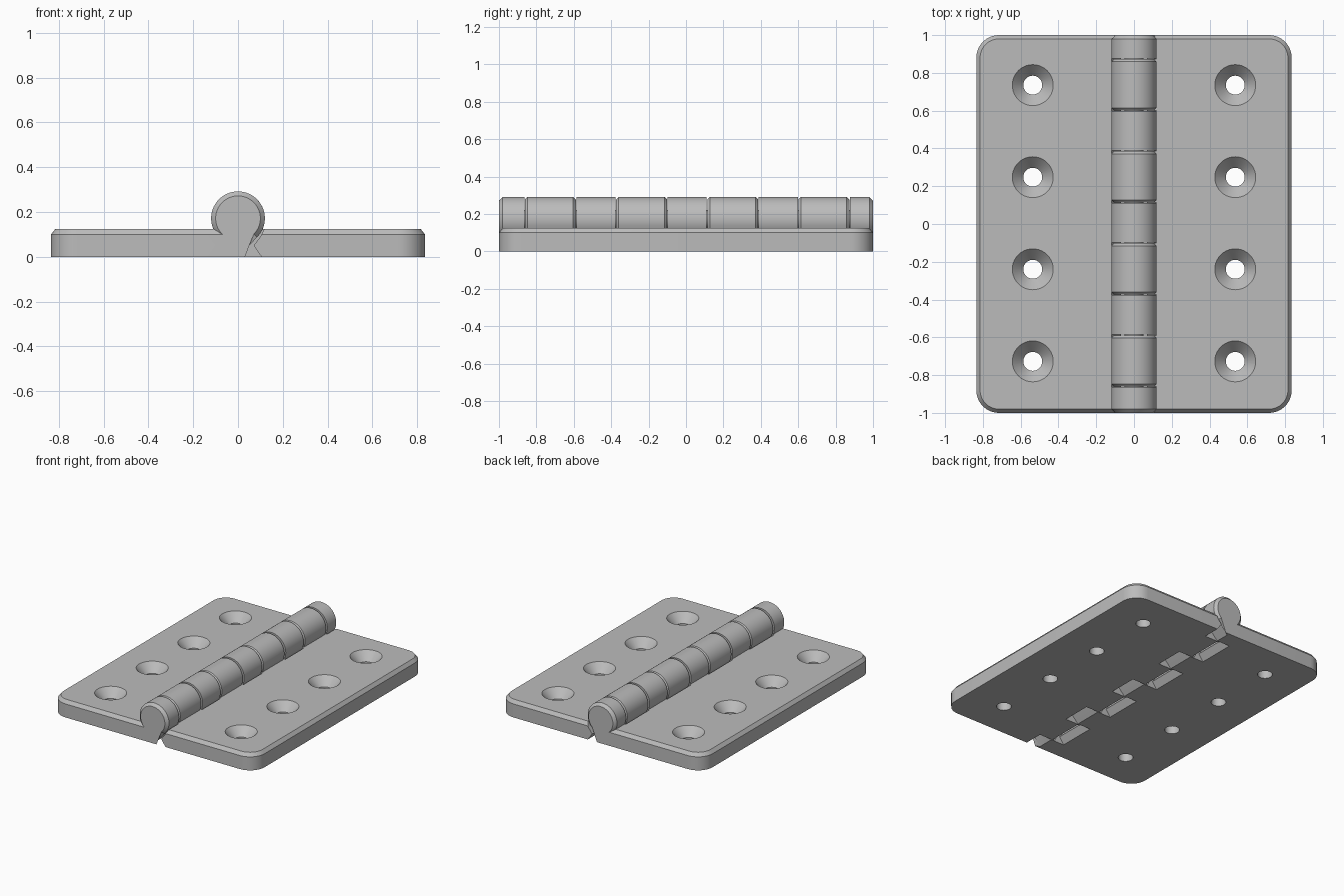
import bpy
import bmesh
from math import sin, cos, asin, pi, radians

if "Cube" in bpy.data.objects:
    bpy.data.objects.remove(bpy.data.objects["Cube"], do_unlink=True)

steel = bpy.data.materials.new("brushed grey")
steel.use_nodes = True
GREY = (0.5, 0.5, 0.5, 1)
steel.diffuse_color = GREY
steel.node_tree.nodes["Principled BSDF"].inputs["Base Color"].default_value = GREY

HALF_X = 0.835
TOP, SHOULDER = 0.125, 0.10      # plate top and start of its edge chamfer
AXIS_Z, R = 0.172, 0.12          # barrel axis height and radius
CORNER = 0.12
PITCH = 0.4875
GROOVE = [(0.105, 0), (0.07, 0.05), (0.1, 0.09), (0.118, TOP)]


def groove_x(z):
    """Distance of a leaf's inner edge from the hinge line at height z."""
    for (x0, z0), (x1, z1) in zip(GROOVE, GROOVE[1:]):
        if z <= z1:
            return x0 + (x1 - x0) * (z - z0) / (z1 - z0)
    return GROOVE[-1][0]


def loft(name, loops):
    """Closed solid through loops of equal length."""
    bm = bmesh.new()
    rings = [[bm.verts.new(p) for p in loop] for loop in loops]
    for a, b in zip(rings, rings[1:]):
        for i in range(len(a)):
            j = (i + 1) % len(a)
            bm.faces.new((a[i], a[j], b[j], b[i]))
    bm.faces.new(rings[0])
    bm.faces.new(rings[-1])
    bmesh.ops.recalc_face_normals(bm, faces=bm.faces)
    mesh = bpy.data.meshes.new(name)
    bm.to_mesh(mesh)
    bm.free()
    mesh.materials.append(steel)
    obj = bpy.data.objects.new(name, mesh)
    bpy.context.collection.objects.link(obj)
    return obj


def activate(obj):
    bpy.ops.object.select_all(action="DESELECT")
    obj.select_set(True)
    bpy.context.view_layer.objects.active = obj


def smooth(obj):
    activate(obj)
    bpy.ops.object.shade_smooth_by_angle(angle=radians(25))


def plate_loop(side, z):
    """Leaf outline at height z: rounded outer corners, shaped inner edge."""
    inset = 0.02 if z == TOP else 0
    pts = [(groove_x(z), -1 + inset)]
    for cy, start in ((-1 + CORNER, -pi / 2), (1 - CORNER, 0)):
        for i in range(11):
            a = start + pi / 2 * i / 10
            pts.append((HALF_X - CORNER + (CORNER - inset) * cos(a),
                        cy + (CORNER - inset) * sin(a)))
    pts.append((groove_x(z), 1 - inset))
    return [(side * x, y, z) for x, y in pts]


def knuckle_loop(side, y, inset, top):
    """Teardrop section: barrel, sloping tail and neck into the leaf."""
    r = R - inset
    tail = AXIS_Z - r * 2 ** 0.5
    pts = [(tail, 0)]
    a0, a1 = -pi / 4, pi + asin((AXIS_Z - top) / r)
    for i in range(41):
        a = a0 + (a1 - a0) * i / 40
        pts.append((r * cos(a), AXIS_Z + r * sin(a)))
    pts.append((-groove_x(top), top))
    pts += [(-x, z) for x, z in reversed(GROOVE[:3])]
    return [(-side * x, y, z) for x, z in pts]


def knuckle(name, side, y0, y1, bevel0, bevel1):
    loops = []
    for y, bevel, inward in ((y0, bevel0, 1), (y1, bevel1, -1)):
        outer_end = abs(y) == 1
        end = [knuckle_loop(side, y, bevel, SHOULDER if outer_end else TOP)]
        if bevel:
            end.append(knuckle_loop(side, y + inward * bevel, 0, TOP))
        loops += end[::inward]
    smooth(loft(name, loops))


def countersink(side, y):
    """Cutter for one screw hole."""
    profile = [(0.113, TOP + 0.005), (0.05, 0.062), (0.05, -0.02)]
    return loft("screw_hole_cutter", [
        [(side * 0.536 + r * cos(2 * pi * i / 40),
          y + r * sin(2 * pi * i / 40), z) for i in range(40)]
        for r, z in profile])


# Leaves with countersunk screw holes
for side, label in ((1, "left"), (-1, "right")):
    leaf = loft(label + "_leaf",
                [plate_loop(side, z) for z in (0, 0.05, 0.09, SHOULDER, TOP)])
    for k in range(4):
        cutter = countersink(side, 0.004 + (k - 1.5) * PITCH)
        mod = leaf.modifiers.new("screw_hole", "BOOLEAN")
        mod.operation = "DIFFERENCE"
        mod.solver = "EXACT"
        mod.object = cutter
        activate(leaf)
        bpy.ops.object.modifier_apply(modifier=mod.name)
        bpy.data.objects.remove(cutter, do_unlink=True)
    smooth(leaf)

# Interleaved knuckles: five on the right leaf, four bevelled on the left leaf
WIDE, GAP = 0.278, 0.003
edges = [-1]
for k in range(4):
    mid = 0.006 + (k - 1.5) * PITCH
    y0, y1 = mid - WIDE / 2, mid + WIDE / 2
    knuckle(f"left_knuckle_{k + 1}", 1, y0 + GAP, y1 - GAP, 0.014, 0.014)
    edges += [y0, y1]
edges.append(1)
for k in range(5):
    y0, y1 = edges[2 * k], edges[2 * k + 1]
    knuckle(f"right_knuckle_{k + 1}", -1, y0, y1,
            0.02 if k == 0 else 0, 0.02 if k == 4 else 0)

# Pin through the barrel
smooth(loft("hinge_pin", [
    [(0.05 * cos(2 * pi * i / 24), y, AXIS_Z + 0.05 * sin(2 * pi * i / 24))
     for i in range(24)] for y in (-0.95, 0.95)]))
